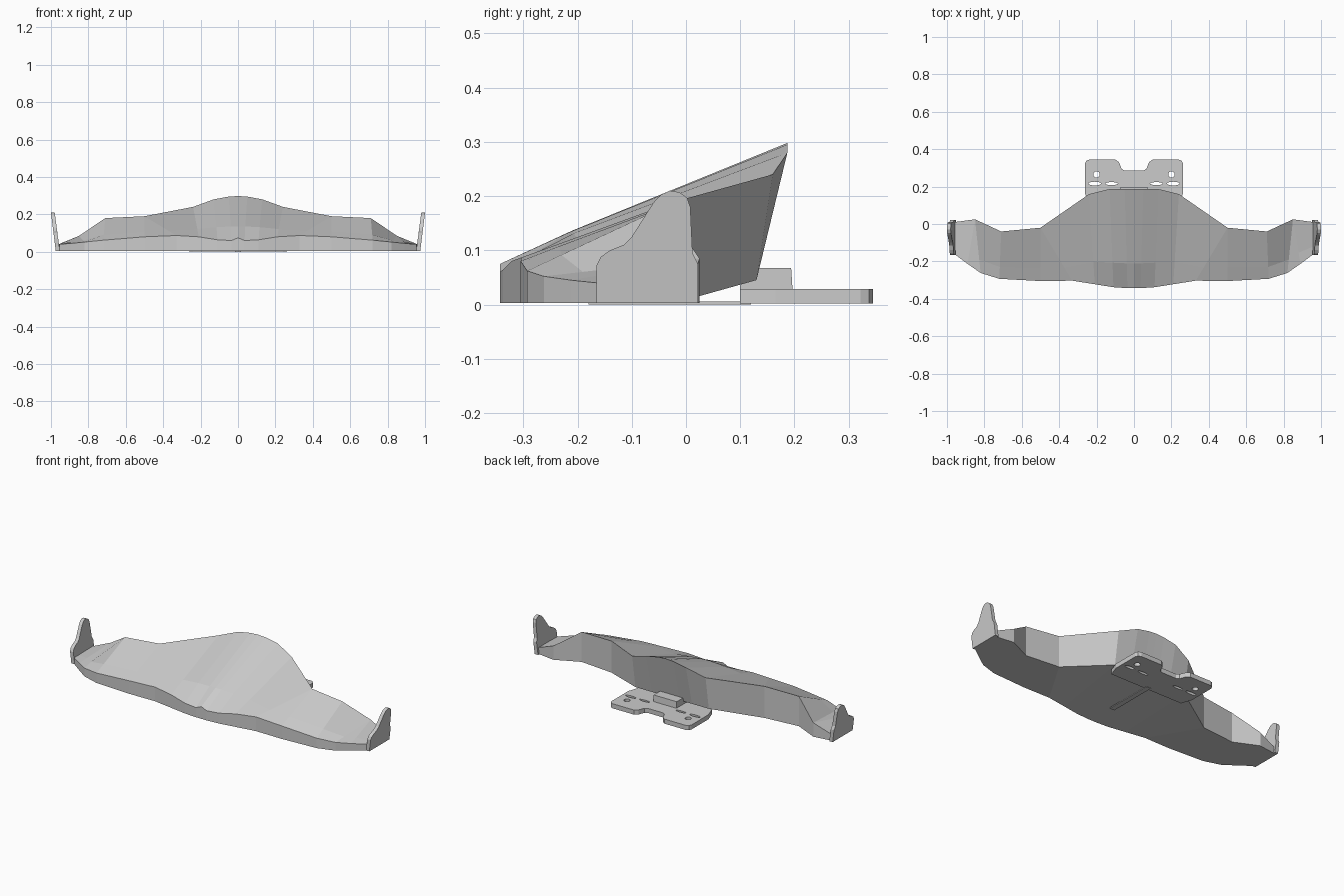
import bpy, bmesh, math
from mathutils import Matrix, Vector

if "Cube" in bpy.data.objects:
    bpy.data.objects.remove(bpy.data.objects["Cube"])

grey = bpy.data.materials.new("plain_grey")
grey.diffuse_color = (0.6, 0.6, 0.6, 1)
grey.use_nodes = True
grey.node_tree.nodes["Principled BSDF"].inputs["Base Color"].default_value = grey.diffuse_color


def finish(bm, name):
    bmesh.ops.remove_doubles(bm, verts=bm.verts, dist=0.0005)
    bmesh.ops.recalc_face_normals(bm, faces=bm.faces)
    me = bpy.data.meshes.new(name)
    bm.to_mesh(me)
    bm.free()
    me.materials.append(grey)
    ob = bpy.data.objects.new(name, me)
    bpy.context.collection.objects.link(ob)
    return ob


def prism(bm, lower, upper):
    """Closed solid between two matching outlines."""
    a = [bm.verts.new(p) for p in lower]
    b = [bm.verts.new(p) for p in upper]
    n = len(a)
    bm.faces.new(a)
    bm.faces.new(b[::-1])
    for i in range(n):
        j = (i + 1) % n
        bm.faces.new((a[i], b[i], b[j], a[j]))


# Wing body: stations from centre to tip, (rear x,y,z), (front x,y,z)
stations = [
    ((0, .187, .298), (0, -.343, .075)),
    ((.05, .187, .295), (.035, -.343, .06)),
    ((.13, .187, .28), (.11, -.338, .064)),
    ((.24, .16, .24), (.21, -.322, .08)),
    ((.5, -.02, .19), (.33, -.303, .087)),
    ((.5, -.02, .19), (.5, -.305, .08)),
    ((.71, -.04, .18), (.72, -.293, .062)),
    ((.85, .025, .085), (.82, -.262, .052)),
    ((.85, .025, .085), (.89, -.213, .045)),
    ((.96, .01, .04), (.955, -.165, .04)),
]
BASE = .003


def section(rear, front, side):
    r, f = Vector(rear), Vector(front)
    crest = f.copy()
    if f.x < .3:
        crest.z = .082          # the dip stays close to the nose edge
    mid = crest.lerp(r, .25)
    inner = r.x < .3            # underside rises towards the rear centre
    low = Vector((r.x, .13 if inner else r.y, .045 if inner else BASE))
    pts = [Vector((f.x, f.y, BASE)), f, mid, r, low]
    return [(p.x * side, p.y, p.z) for p in pts]


bm = bmesh.new()
rings = [section(r, f, -1) for r, f in stations[:0:-1]] + [section(r, f, 1) for r, f in stations]
rings = [[bm.verts.new(p) for p in ring] for ring in rings]
for a, b in zip(rings, rings[1:]):
    for i in range(5):
        j = (i + 1) % 5
        bm.faces.new((a[i], a[j], b[j], b[i]))
bm.faces.new(rings[0])
bm.faces.new(rings[-1][::-1])
finish(bm, "wing_body")

# Upright tip plates, leaning slightly outwards
tip = [(-.165, BASE), (-.165, .072), (-.157, .088), (-.14, .1), (-.115, .11), (-.1, .125),
       (-.06, .188), (-.047, .202), (-.03, .21), (-.012, .207), (.002, .197), (.008, .18),
       (.012, .095), (.022, .075), (.022, BASE)]
for side, label in ((1, "right"), (-1, "left")):
    bm = bmesh.new()
    prism(bm, [(side * (.952 + .028 * z / .21), y, z) for y, z in tip],
          [(side * (.974 + .026 * z / .21), y, z) for y, z in tip])
    finish(bm, label + "_tip_plate")

# Rear mounting plate with a centre notch
half = [(.05, .285), (.066, .295), (.08, .33), (.1, .345), (.238, .345), (.255, .338),
        (.262, .322), (.262, .165), (.24, .1)]
outline = half + [(-x, y) for x, y in half[::-1]]
bm = bmesh.new()
prism(bm, [(x, y, .002) for x, y in outline], [(x, y, .029) for x, y in outline])
plate = finish(bm, "mounting_plate")

# Bolt holes and curved slots, cut through the plate
bm = bmesh.new()
for s in (-1, 1):
    for x, y, rx, ry in ((.2, .265, .017, .017), (.21, .216, .034, .01), (.12, .216, .034, .008)):
        m = Matrix.Translation((s * x, y, .015)) @ Matrix.Diagonal((rx, ry, 1, 1))
        bmesh.ops.create_cone(bm, cap_ends=True, segments=16, radius1=1, radius2=1,
                              depth=.1, matrix=m)
cutter = finish(bm, "hole_cutter")
cutter.hide_render = True
cutter.hide_viewport = True
cut = plate.modifiers.new("holes", 'BOOLEAN')
cut.operation = 'DIFFERENCE'
cut.solver = 'EXACT'
cut.object = cutter

# Raised block joining plate and body
block = [(.1, .02), (.1, .035), (.135, .067), (.194, .067), (.197, .02)]
bm = bmesh.new()
prism(bm, [(-.075, y, z) for y, z in block], [(.075, y, z) for y, z in block])
finish(bm, "joining_block")

# Thin strip under the centre
strip = [(-.015, -.18), (.015, -.18), (.015, .12), (-.015, .12)]
bm = bmesh.new()
prism(bm, [(x, y, 0) for x, y in strip], [(x, y, .006) for x, y in strip])
finish(bm, "underside_strip")
